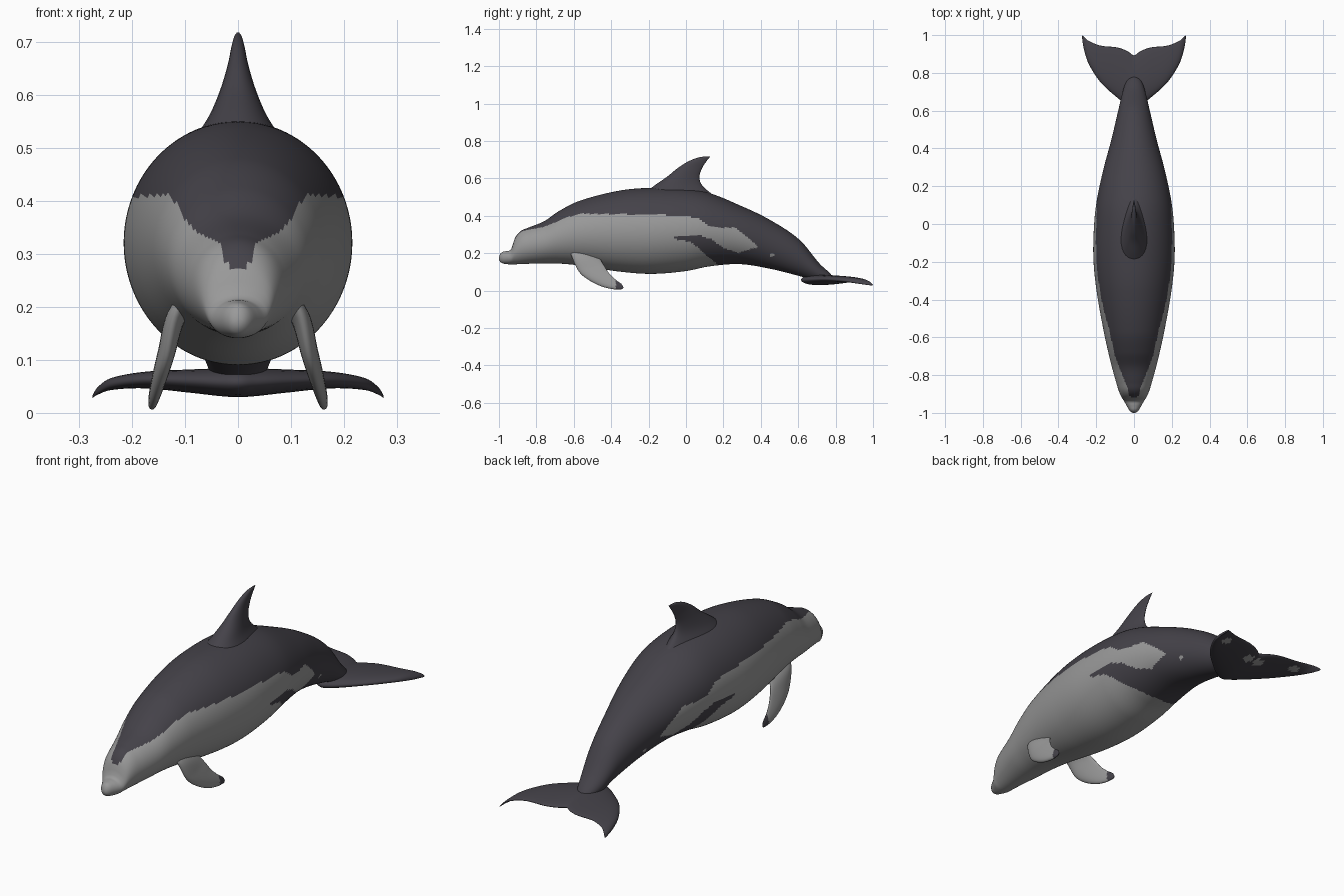
import bpy, bmesh, math
from mathutils import Vector

if "Cube" in bpy.data.objects:
    bpy.data.objects.remove(bpy.data.objects["Cube"], do_unlink=True)


def material(name, rgb):
    m = bpy.data.materials.new(name)
    m.use_nodes = True
    m.diffuse_color = (*rgb, 1)
    b = m.node_tree.nodes["Principled BSDF"]
    b.inputs["Base Color"].default_value = (*rgb, 1)
    b.inputs["Roughness"].default_value = 0.7
    return m


MATS = [material("charcoal skin", (0.058, 0.054, 0.066)),
        material("pale grey skin", (0.32, 0.32, 0.32))]


def linear(pts, t):
    """Piecewise linear value of (t, v) points."""
    if t <= pts[0][0]:
        return pts[0][1]
    for (a, u), (b, v) in zip(pts, pts[1:]):
        if t <= b:
            return u + (v - u) * (t - a) / (b - a)
    return pts[-1][1]


def smooth(keys, vals, t):
    """Cubic Hermite interpolation of vectors at uneven keys."""
    n = len(keys)
    i = max(k for k in range(n - 1) if keys[k] <= t or k == 0)

    def slope(k):
        a, b = max(k - 1, 0), min(k + 1, n - 1)
        return (vals[b] - vals[a]) / (keys[b] - keys[a])
    h = keys[i + 1] - keys[i]
    s = min(1, max(0, (t - keys[i]) / h))
    return (vals[i] * (2 * s**3 - 3 * s**2 + 1) + slope(i) * (h * (s**3 - 2 * s**2 + s))
            + vals[i + 1] * (3 * s**2 - 2 * s**3) + slope(i + 1) * (h * (s**3 - s**2)))


def skin(name, rings, rule):
    """Bridge rings of points into a closed smooth surface, coloured by rule(centre, normal)."""
    bm = bmesh.new()
    loops = [[bm.verts.new(p) for p in r] for r in rings]
    n = len(loops[0])
    for a, b in zip(loops, loops[1:]):
        for i in range(n):
            j = (i + 1) % n
            bm.faces.new((a[i], a[j], b[j], b[i]))
    bm.faces.new(loops[0][::-1])
    bm.faces.new(loops[-1])
    bmesh.ops.recalc_face_normals(bm, faces=bm.faces)
    for f in bm.faces:
        f.smooth = True
        f.material_index = rule(f.calc_center_median(), f.normal)
    me = bpy.data.meshes.new(name)
    bm.to_mesh(me)
    bm.free()
    for m in MATS:
        me.materials.append(m)
    ob = bpy.data.objects.new(name, me)
    bpy.context.scene.collection.objects.link(ob)
    return ob


def blade(name, sections, rule, steps=40, n=32):
    """Loft foil sections given as (leading point, trailing point, half thickness vector)."""
    keys = list(range(len(sections)))
    cols = [[Vector(s[k]) for s in sections] for k in range(3)]
    rings = []
    for k in range(steps + 1):
        t = k / steps * keys[-1]
        lead, trail, thick = (smooth(keys, c, t) for c in cols)
        ring = []
        for i in range(n):
            a = 2 * math.pi * i / n
            c, s = math.cos(a), math.sin(a)
            ring.append((lead + trail) / 2 + (trail - lead) / 2 * c + thick * s * (1 - 0.35 * c))
        rings.append(ring)
    return skin(name, rings, rule)


# Body stations: y, top z, bottom z, half width
BODY = [(-1.0, .18, .165, .008), (-.99, .202, .15, .022), (-.96, .212, .142, .04),
        (-.935, .222, .141, .054), (-.915, .28, .141, .067), (-.885, .318, .142, .08),
        (-.84, .338, .144, .094), (-.757, .372, .146, .117), (-.68, .425, .145, .136),
        (-.57, .48, .135, .16), (-.355, .535, .102, .198), (-.18, .55, .09, .215),
        (0, .545, .105, .211), (.125, .522, .13, .197), (.286, .457, .142, .163),
        (.446, .38, .118, .12), (.607, .272, .078, .082), (.714, .145, .046, .056),
        (.765, .098, .048, .034), (.785, .075, .058, .008)]

# Colour boundaries on the flank, as heights along y
CAPE = [(-.6, .412), (-.2, .408), (0, .4), (.07, .385), (.12, .35), (.18, .338), (.26, .338),
        (.33, .285), (.38, .24)]
CAPE_HEAD = [(-.925, 0), (-.91, .025), (-.86, .036), (-.8, .062), (-.7, .1), (-.62, .118), (-.5, .145)]
STREAK_TOP = [(-.07, .282), (-.03, .296), (.07, .298), (.14, .272), (.2, .228), (.28, .202), (.38, .232)]
STREAK_LOW = [(-.07, .28), (.03, .258), (.1, .2), (.18, .13), (.2, 0)]


def body_rule(c, n):
    x, y, z = c
    if (y - .46) ** 2 + (z - .19) ** 2 < .01 ** 2:
        return 1
    if y < -.56:
        return 0 if z > .265 and n.z > 0 and abs(x) < linear(CAPE_HEAD, y) else 1
    if y > .38 or z > linear(CAPE, y):
        return 0
    if y > -.07 and linear(STREAK_LOW, y) < z < linear(STREAK_TOP, y):
        return 0
    return 1


keys = [s[0] for s in BODY]
vals = [Vector(s[1:]) for s in BODY]
rings = []
for k in range(241):
    y = keys[0] + (keys[-1] - keys[0]) * k / 240
    top, low, w = smooth(keys, vals, y)
    rings.append([(w * math.sin(2 * math.pi * i / 128), y,
                   (top + low) / 2 + (top - low) / 2 * math.cos(2 * math.pi * i / 128)) for i in range(128)])
skin("body", rings, body_rule)

# Dorsal fin: z, leading y, trailing y, half thickness; flared into the back
FIN = [(.46, -.27, .22, .1), (.52, -.22, .135, .075), (.565, -.165, .085, .05), (.61, -.1, .072, .032),
       (.655, -.045, .086, .019), (.69, .01, .108, .012), (.71, .06, .124, .007), (.718, .1, .13, .002)]
blade("dorsal_fin", [((0, a, z), (0, b, z), (t, 0, 0)) for z, a, b, t in FIN], lambda c, n: 0)

# Tail flukes: x, leading y, trailing y, z, half thickness
HALF = [(.275, .985, 1.0, .03, .002), (.264, .92, .99, .042, .007), (.237, .842, .968, .055, .011),
        (.175, .748, .944, .062, .015), (.09, .67, .935, .06, .021), (.035, .63, .915, .058, .025)]
FLUKE = [(-x, *r) for x, *r in HALF] + [(0, .615, .893, .058, .027)] + HALF[::-1]


def fluke_rule(c, n):
    spots = ((.2, .9, .022), (.03, .85, .025))
    return int(n.z < 0 and any(math.hypot(abs(c.x) - x, c.y - y) < r for x, y, r in spots))


blade("tail_flukes", [((x, a, z), (x, b, z), (0, 0, t)) for x, a, b, z, t in FLUKE], fluke_rule, 96)

# Pectoral flippers: x, leading (y, z), trailing (y, z), half thickness
FLIPPER = [(.085, -.625, .235, -.47, .215, .018), (.118, -.612, .185, -.455, .165, .017),
           (.135, -.575, .105, -.435, .13, .015), (.147, -.525, .06, -.41, .092, .013),
           (.157, -.455, .024, -.375, .058, .01), (.162, -.39, .008, -.345, .036, .007),
           (.165, -.345, .007, -.334, .016, .002)]
for side, name in ((1, "left_flipper"), (-1, "right_flipper")):
    blade(name, [((side * x, a, b), (side * x, c, d), (side * t, 0, t * .25)) for x, a, b, c, d, t in FLIPPER],
          lambda c, n: 0 if c.y > -.375 else 1)
